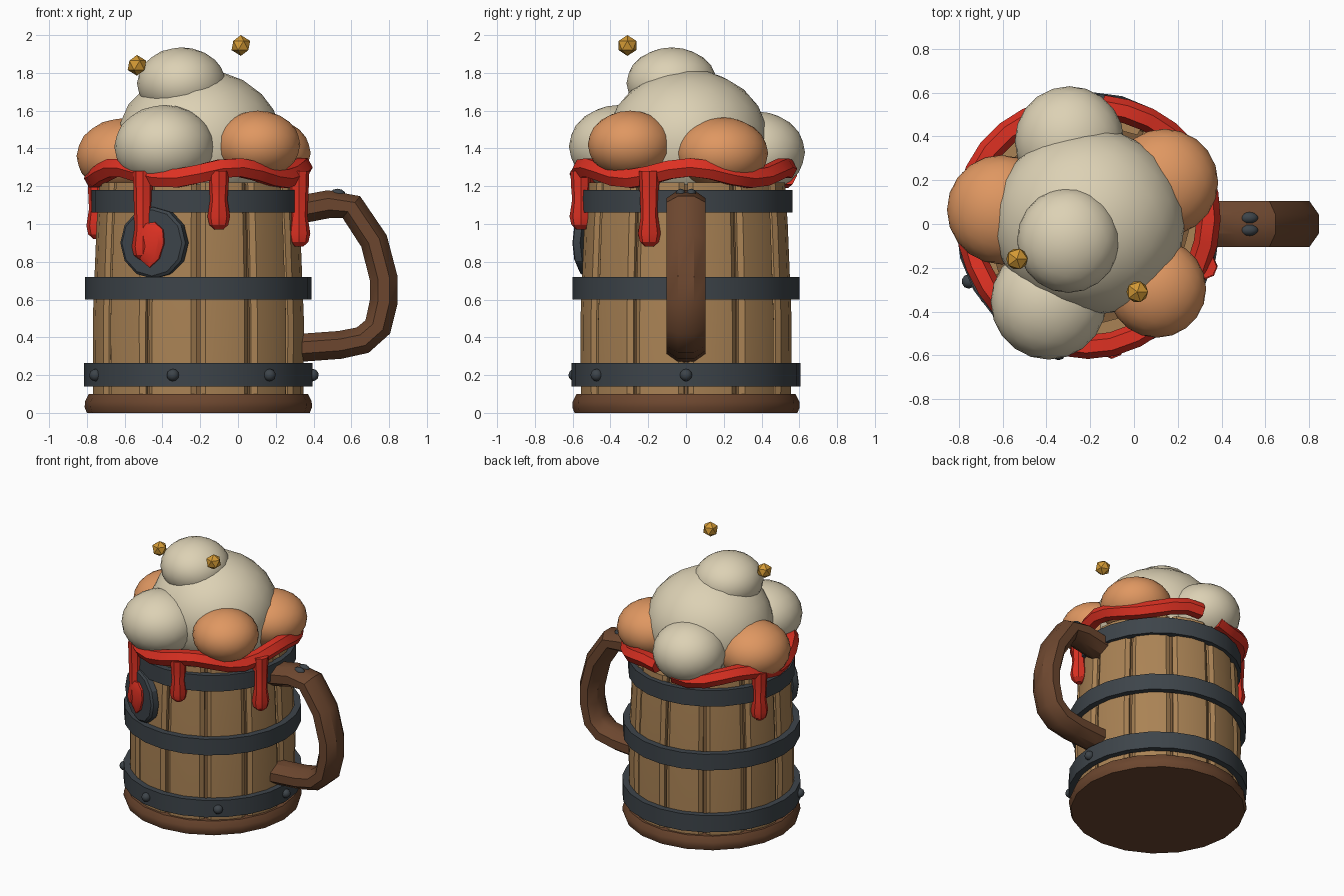
import bpy, bmesh, math
from mathutils import Vector, Matrix

if "Cube" in bpy.data.objects:
    bpy.data.objects.remove(bpy.data.objects["Cube"])

CX = -0.21  # mug axis


def mat(name, rgb):
    m = bpy.data.materials.new(name)
    m.diffuse_color = (*rgb, 1)
    m.use_nodes = True
    m.node_tree.nodes["Principled BSDF"].inputs["Base Color"].default_value = m.diffuse_color
    return m


OAK = mat("oak", (0.40, 0.225, 0.09))
SEAM = mat("seam wood", (0.20, 0.105, 0.042))
DARK = mat("dark wood", (0.15, 0.062, 0.028))
IRON = mat("iron", (0.047, 0.058, 0.068))
CREAM = mat("cream", (0.72, 0.64, 0.46))
PEACH = mat("peach", (0.74, 0.31, 0.12))
RED = mat("red syrup", (0.72, 0.03, 0.016))
GOLD = mat("gold", (0.65, 0.32, 0.035))


def finish(bm, name, material, angle=30):
    bmesh.ops.recalc_face_normals(bm, faces=bm.faces[:])
    me = bpy.data.meshes.new(name)
    bm.to_mesh(me)
    bm.free()
    me.materials.append(material)
    for p in me.polygons:
        p.use_smooth = angle > 0
    if angle:
        me.set_sharp_from_angle(angle=math.radians(angle))
    ob = bpy.data.objects.new(name, me)
    bpy.context.collection.objects.link(ob)
    return ob


def skin(bm, rings, loop=False):
    """Join equal rings of points; cap the ends unless looped."""
    vs = [[bm.verts.new(p) for p in r] for r in rings]
    n = len(vs[0])
    for k in range(len(vs) if loop else len(vs) - 1):
        a, b = vs[k], vs[(k + 1) % len(vs)]
        for i in range(n):
            j = (i + 1) % n
            bm.faces.new((a[i], a[j], b[j], b[i]))
    if not loop:
        bm.faces.new(vs[0])
        bm.faces.new(vs[-1])


def polar(a, r, z):
    return Vector((CX + r * math.cos(a), r * math.sin(a), z))


def lathe(name, profile, n, material, matrix=None, loop=False):
    bm = bmesh.new()
    skin(bm, [[(r * math.cos(math.tau * i / n), r * math.sin(math.tau * i / n), z)
               for i in range(n)] for r, z in profile], loop)
    bm.transform(matrix or Matrix.Translation((CX, 0, 0)))
    return finish(bm, name, material)


def tube(name, pts, across, ra, rb, sides, material):
    """Sweep an ellipse along pts; ra lies along the fixed axis 'across'."""
    bm = bmesh.new()
    pts = [Vector(p) for p in pts]
    rings = []
    for k, p in enumerate(pts):
        t = (pts[min(k + 1, len(pts) - 1)] - pts[max(k - 1, 0)]).normalized()
        n = t.cross(across).normalized()
        b = n.cross(t)
        rings.append([p + b * ra * math.cos(w) + n * rb * math.sin(w)
                      for w in (math.tau * (i + 0.5) / sides for i in range(sides))])
    skin(bm, rings)
    return finish(bm, name, material, 35)


def ball(name, loc, size, material, sub=3, angle=60):
    bm = bmesh.new()
    bmesh.ops.create_icosphere(bm, subdivisions=sub, radius=1)
    bm.transform(Matrix.Translation(loc) @ Matrix.Diagonal((*size, 1)))
    return finish(bm, name, material, angle)


# Base and inner core (shows as dark seams between staves)
lathe("base", [(0.59, 0), (0.602, 0.03), (0.60, 0.06), (0.58, 0.10)], 20, DARK)
lathe("inner_core", [(0.525, 0.09), (0.525, 0.55), (0.50, 1.05), (0.49, 1.21)], 24, SEAM)

# Twelve chamfered staves
bm = bmesh.new()
for k in range(12):
    c = math.radians(15 + 30 * k)
    section = [(-14, -0.06), (-14, -0.018), (-11, 0), (0, 0.004), (11, 0), (14, -0.018), (14, -0.06)]
    skin(bm, [[polar(c + math.radians(d), R + o, z) for d, o in section]
              for R, z in ((0.558, 0.09), (0.56, 0.5), (0.54, 1.0), (0.525, 1.22))])
finish(bm, "staves", OAK, 20)

# Iron bands and bolts
for nm, r, z0, z1 in (("lower_band", 0.605, 0.14, 0.265), ("middle_band", 0.60, 0.60, 0.72),
                      ("upper_band", 0.565, 1.06, 1.18)):
    lathe(nm, [(r, z0), (r, z1), (r - 0.045, z1), (r - 0.045, z0)], 24, IRON, loop=True)
for k in range(4):
    ball("band_bolt", polar(-k * math.tau / 7, 0.605, 0.2), (0.033,) * 3, IRON, 2)
for y in (-0.028, 0.028):
    ball("handle_bolt", (0.525, y, 1.155), (0.045, 0.028, 0.032), IRON, 2)

# Handle
path = [(0.27, 1.065), (0.48, 1.105), (0.60, 1.09), (0.72, 0.91), (0.772, 0.71),
        (0.772, 0.59), (0.74, 0.455), (0.66, 0.385), (0.54, 0.36), (0.27, 0.34)]
tube("handle", [(x, 0, z) for x, z in path], Vector((0, 1, 0)), 0.113, 0.08, 8, DARK)

# Round shield with a raised drop on the front left
ang = math.radians(-115)
out = Vector((math.cos(ang), math.sin(ang), 0))
side = Vector((-math.sin(ang), math.cos(ang), 0))
frame = Matrix((side, Vector((0, 0, 1)), -out)).transposed().to_4x4()
frame.col[2] = (*out, 0)
frame.translation = Vector((CX, 0, 0.90)) + out * 0.53
lathe("shield", [(0.19, 0), (0.19, 0.04), (0.175, 0.052)], 12, IRON, frame)
drop = [(0, -0.13), (0.055, -0.085), (0.085, 0.0), (0.078, 0.07), (0.03, 0.11),
        (-0.04, 0.10), (-0.08, 0.05), (-0.08, -0.03), (-0.05, -0.09)]
bm = bmesh.new()
skin(bm, [[(x * s - 0.01, y * s, h) for x, y in drop] for s, h in ((1, 0.04), (1, 0.065), (0.7, 0.08))])
bm.transform(frame)
finish(bm, "shield_drop", RED)

# Wavy syrup rim, open at the back, with hanging drips
rim = []
for k in range(31):
    a = math.radians(97 + k * 346 / 30)
    rim.append(polar(a, 0.55 + 0.012 * math.sin(3 * a), 1.27 + 0.03 * math.sin(5 * a + 1.4)))
tube("syrup_rim", rim, Vector((0, 0, 1)), 0.056, 0.055, 6, RED)
for deg, bottom in ((-121, 0.81), (-79, 0.97), (-20, 0.88), (160, 0.92)):
    p = polar(math.radians(deg), 0.567, 0)
    b = bottom
    lathe("syrup_drip", [(0.055, 1.28), (0.052, 1.2), (0.046, b + 0.16), (0.06, b + 0.07),
                         (0.05, b + 0.025), (0.022, b)], 8, RED, Matrix.Translation(p))

# Foam and scoops
for nm, loc, size, m in (
        ("foam_main", (-0.205, 0.01, 1.43), (0.44, 0.43, 0.39), CREAM),
        ("foam_top", (-0.30, -0.075, 1.745), (0.235, 0.24, 0.19), CREAM),
        ("foam_front", (-0.39, -0.355, 1.41), (0.265, 0.265, 0.22), CREAM),
        ("foam_back", (-0.295, 0.38, 1.38), (0.25, 0.25, 0.215), CREAM),
        ("scoop_left", (-0.605, 0.065, 1.36), (0.25, 0.25, 0.20), PEACH),
        ("scoop_front", (0.105, -0.295, 1.42), (0.225, 0.225, 0.18), PEACH),
        ("scoop_right", (0.14, 0.19, 1.375), (0.245, 0.245, 0.19), PEACH)):
    ball(nm, loc, size, m, 3)

# Gold sparkles
for loc in ((-0.535, -0.16, 1.84), (0.015, -0.31, 1.945)):
    ball("gold_sparkle", loc, (0.055,) * 3, GOLD, 1, 0)
